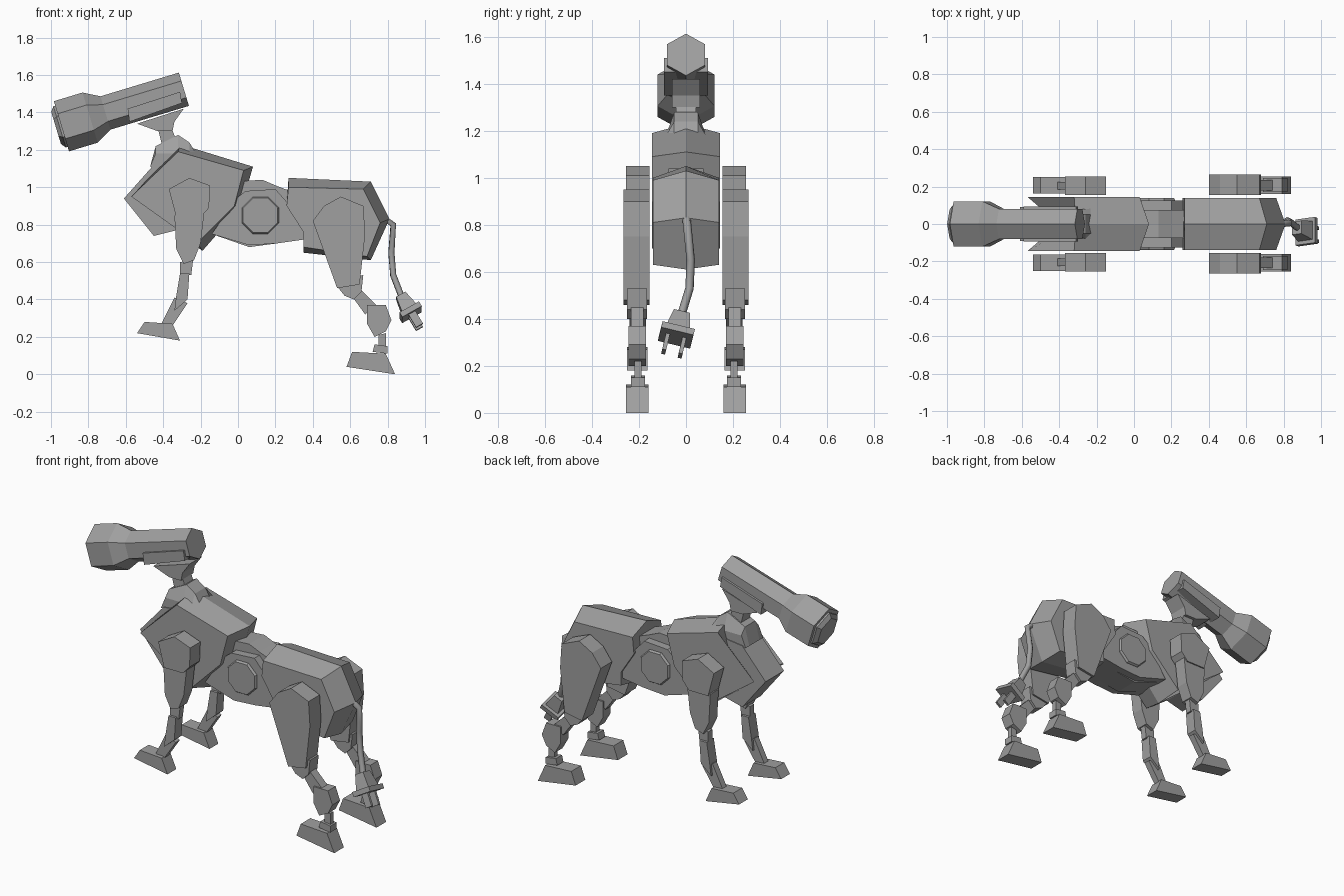
import bpy
import bmesh
from math import cos, sin, pi
from mathutils import Vector

default_cube = bpy.data.objects.get("Cube")
if default_cube:
    bpy.data.objects.remove(default_cube, do_unlink=True)

# One plain grey for the whole machine
GREY = (0.35, 0.35, 0.35, 1)
grey = bpy.data.materials.new("machine grey")
grey.use_nodes = True
grey.diffuse_color = GREY
grey.node_tree.nodes["Principled BSDF"].inputs["Base Color"].default_value = GREY


def loft(name, sections, mirrored=False):
    """Skin a row of matching outlines and close both ends."""
    bm = bmesh.new()
    rings = [[bm.verts.new(point) for point in section] for section in sections]
    for near, far in zip(rings, rings[1:]):
        for i in range(len(near)):
            j = (i + 1) % len(near)
            bm.faces.new((near[i], near[j], far[j], far[i]))
    bm.faces.new(rings[0])
    bm.faces.new(rings[-1])
    bmesh.ops.recalc_face_normals(bm, faces=bm.faces)
    mesh = bpy.data.meshes.new(name)
    bm.to_mesh(mesh)
    bm.free()
    mesh.materials.append(grey)
    obj = bpy.data.objects.new(name, mesh)
    bpy.context.collection.objects.link(obj)
    if mirrored:
        mirror = obj.modifiers.new("both sides", 'MIRROR')
        mirror.use_axis = (False, True, False)
        mirror.use_mirror_merge = False
    return obj


def outline(profile, y):
    return [(x, y, z) for x, z in profile]


def slab(name, inner, outer, profile, mirrored=False):
    """Side profile extruded straight across."""
    return loft(name, [outline(profile, inner), outline(profile, outer)], mirrored)


def ridged(name, half, side, middle):
    """Body shell whose centre line differs from its flat sides."""
    return loft(name, [outline(side, -half), outline(middle, 0), outline(side, half)])


def turned(name, start, axis, across, rings, sides, phase):
    """Straight faceted body; each ring is (distance, radius across, radius along)."""
    axis = Vector(axis).normalized()
    across = Vector(across)
    across = (across - axis * across.dot(axis)).normalized()
    up = axis.cross(across)
    sections = []
    for distance, wide, tall in rings:
        centre = Vector(start) + axis * distance
        angles = [phase + 2 * pi * i / sides for i in range(sides)]
        sections.append([centre + across * wide * cos(a) + up * tall * sin(a) for a in angles])
    return loft(name, sections)


# Lamp head: hexagonal barrel, flared front and separate lens
lamp = dict(start=(-.944, 0, 1.326), axis=(.655, 0, .198), across=(0, 1, 0), sides=6, phase=pi / 2)
turned("lamp_barrel", rings=[(t, r, r) for t, r in
       ((0, .14), (.16, .14), (.246, .093), (.684, .093))], **lamp)
turned("lamp_lens", rings=[(t, r, r) for t, r in ((-.03, .09), (-.01, .115), (.02, .115))], **lamp)

# Head cradle and neck
slab("head_side_plate", -.094, .094, [(-.59, 1.42), (-.31, 1.51), (-.3, 1.45), (-.58, 1.35)])
slab("head_mount", -.06, .06,
     [(-.54, 1.34), (-.29, 1.42), (-.34, 1.35), (-.35, 1.3), (-.43, 1.3)])
slab("neck_strut", -.042, .042, [(-.43, 1.32), (-.36, 1.33), (-.33, 1.25), (-.4, 1.2)])
neck = [(-.44, 1.22), (-.32, 1.28), (-.26, 1.24), (-.23, 1.19), (-.3, 1.1), (-.47, 1.11)]
neck_low = [(x, min(z, 1.18)) for x, z in neck]
loft("neck_base", [outline(neck_low, -.085), outline(neck, -.05),
                   outline(neck, .05), outline(neck_low, .085)])

# Chest: wedge core inside a ridged shell that is open at the front
slab("chest_core", -.09, .09,
     [(-.61, .94), (-.45, 1.12), (-.2, 1.15), (-.18, .85), (-.33, .77), (-.45, .74)])
ridged("chest_shell", .145,
       [(-.57, .95), (-.32, 1.19), (.03, 1.09), (-.02, .9), (-.22, .7)],
       [(-.4, .94), (-.31, 1.23), (.08, 1.11), (.02, .9), (-.19, .66)])

# Waist: spine block, side plates and round hubs
slab("spine", -.075, .075,
     [(-.02, 1.03), (.13, 1.04), (.2, 1.01), (.33, .96), (.33, .72), (.21, .7), (.06, .68), (-.14, .75)])
slab("waist_plate", -.125, .125,
     [(-.01, .94), (.04, .98), (.2, .99), (.28, .9), (.35, .8), (.35, .72), (.21, .7), (.06, .69), (-.14, .75)])
turned("waist_hub", (.12, -.14, .85), (0, 1, 0), (1, 0, 0),
       [(0, .1, .1), (.01, .107, .107), (.27, .107, .107), (.28, .1, .1)], 8, pi / 8)

# Hip shell
ridged("hip_shell", .14,
       [(.27, 1.0), (.67, .99), (.76, .81), (.69, .63), (.35, .68), (.35, .76), (.26, .9)],
       [(.27, 1.05), (.71, 1.03), (.81, .83), (.71, .61), (.35, .65), (.35, .76), (.26, .9)])

# Front legs, from the shoulder down
front_leg = {
    "shoulder": (.155, .255, [(-.37, .99), (-.26, 1.05), (-.15, 1.01), (-.155, .89), (-.2, .84), (-.33, .84)]),
    "upper_arm": (.165, .247, [(-.34, .85), (-.18, .87), (-.2, .7), (-.235, .61), (-.29, .59), (-.33, .67)]),
    "elbow": (.185, .225, [(-.31, .6), (-.24, .61), (-.25, .53), (-.31, .53)]),
    "forearm": (.17, .24, [(-.31, .54), (-.26, .54), (-.27, .4), (-.34, .34), (-.33, .42)]),
    "pastern": (.185, .225, [(-.34, .41), (-.27, .38), (-.35, .26), (-.41, .27)]),
    "foot": (.163, .25, [(-.5, .28), (-.35, .27), (-.31, .18), (-.54, .22)]),
}

# Hind legs, from the thigh down
hind_leg = {
    "thigh": (.155, .265, [(.55, .95), (.67, .9), (.68, .75), (.65, .48), (.53, .46), (.4, .82), (.46, .9)]),
    "knee": (.165, .25, [(.53, .47), (.57, .42), (.62, .4), (.66, .44), (.67, .53), (.59, .52)]),
    "shin": (.18, .235, [(.6, .43), (.66, .45), (.74, .37), (.68, .32)]),
    "hock": (.17, .245, [(.69, .37), (.79, .37), (.82, .29), (.79, .23), (.73, .2), (.69, .27)]),
    "ankle": (.19, .22, [(.75, .21), (.79, .22), (.79, .14), (.75, .15)]),
    "ankle_pad": (.175, .235, [(.73, .16), (.8, .15), (.8, .11), (.72, .12)]),
    "foot": (.16, .255, [(.61, .12), (.79, .11), (.84, 0), (.58, .04)]),
}
for end, leg in (("front", front_leg), ("hind", hind_leg)):
    for part, (inner, outer, profile) in leg.items():
        slab(f"{end}_{part}", inner, outer, profile, mirrored=True)

# Tail cable
cable = bpy.data.curves.new("tail_cable", 'CURVE')
cable.dimensions = '3D'
cable.bevel_depth = .018
cable.bevel_resolution = 1
cable.use_fill_caps = True
path = [(.77, 0, .84), (.83, .005, .8), (.82, .02, .65), (.83, .015, .53), (.88, -.025, .4)]
spline = cable.splines.new('POLY')
spline.points.add(len(path) - 1)
for point, position in zip(spline.points, path):
    point.co = (*position, 1)
cable.materials.append(grey)
bpy.context.collection.objects.link(bpy.data.objects.new("tail_cable", cable))

# Plug at the end of the tail: body, flange and two prongs
plug_start = Vector((.87, -.02, .42))
plug_axis = Vector((.5, -.2, -.84)).normalized()
plug_side = Vector((0, 1, -.25))
plug_side = (plug_side - plug_axis * plug_side.dot(plug_axis)).normalized()


def plug_part(name, rings, offset=0):
    turned(name, plug_start + plug_side * offset, plug_axis, plug_side, rings, 4, pi / 4)


plug_part("plug_body", [(0, .05, .04), (.1, .075, .065)])
plug_part("plug_flange", [(.09, .1, .085), (.12, .1, .085)])
for label, offset in (("left", .036), ("right", -.036)):
    plug_part(f"plug_prong_{label}", [(.11, .012, .03), (.2, .012, .03)], offset)
